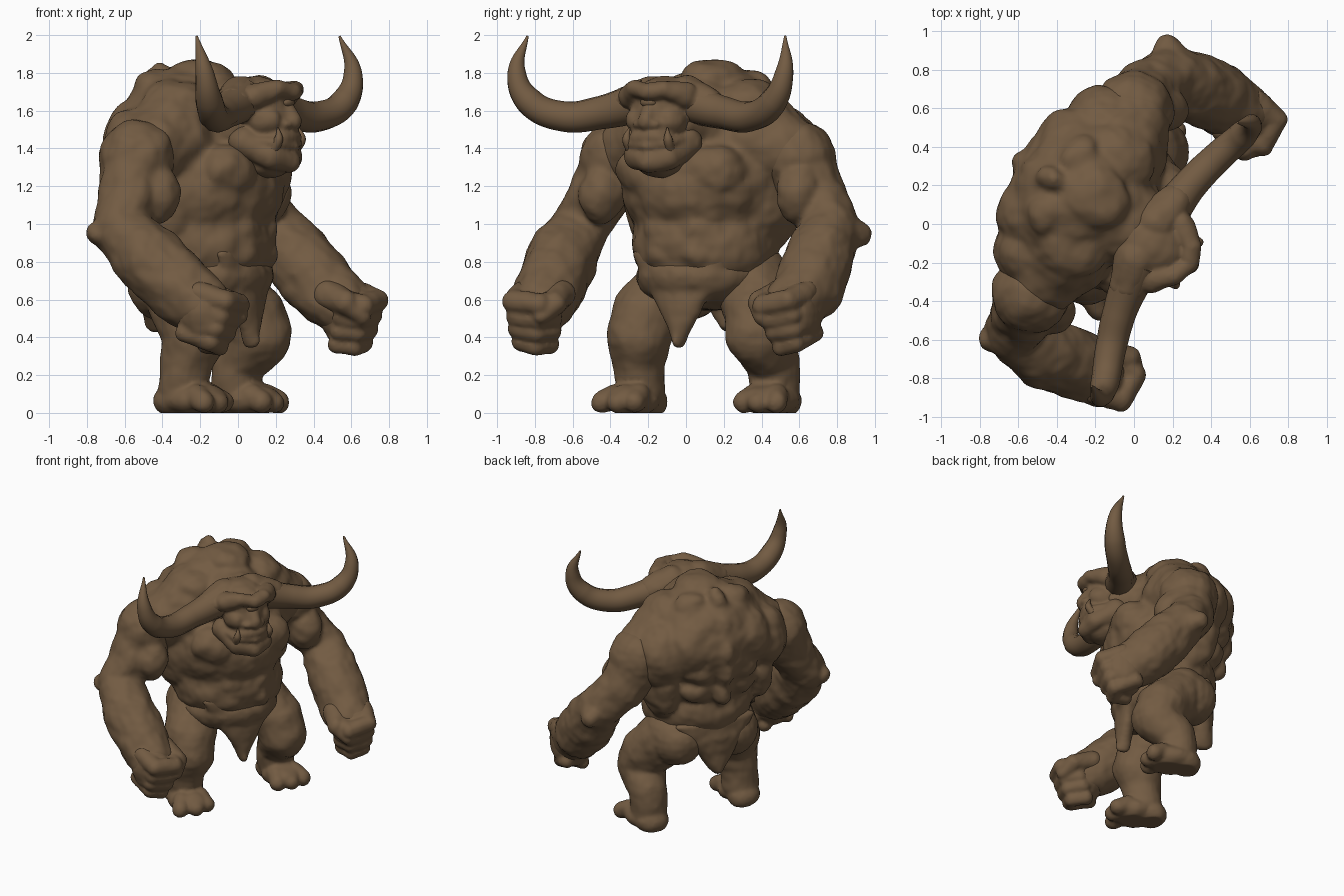
import bpy
import bmesh
import math
from mathutils import Matrix, Vector, noise

cube = bpy.data.objects.get("Cube")
if cube:
    bpy.data.objects.remove(cube)

YAW = Matrix.Rotation(math.radians(-29), 4, 'Z')  # the figure stands turned
HEAD_SHIFT = -0.045

skin = bpy.data.materials.new("brown_hide")
skin.use_nodes = True
skin.diffuse_color = (0.17, 0.105, 0.055, 1)
skin.node_tree.nodes["Principled BSDF"].inputs["Base Color"].default_value = skin.diffuse_color


# Helpers: local x is forward, y is the figure's left
def blob(bm, loc, size):
    m = Matrix.Translation(loc) @ Matrix.Diagonal((*size, 1))
    bmesh.ops.create_uvsphere(bm, u_segments=20, v_segments=12, radius=1, matrix=m)


def pair(bm, loc, size):
    for s in (-1, 1):
        blob(bm, (loc[0], s * loc[1], loc[2]), size)


def chain(bm, points, side=1, steps=6):
    """Tapered limb through (x, y, z, radius) points."""
    for a, b in zip(points, points[1:]):
        for i in range(steps + 1):
            x, y, z, r = Vector(a).lerp(Vector(b), i / steps)
            blob(bm, (x, side * y, z), (r, r, r))


def bake(ob):
    bpy.context.view_layer.update()
    deps = bpy.context.evaluated_depsgraph_get()
    return bpy.data.meshes.new_from_object(ob.evaluated_get(deps))


def place(name, me):
    me.materials.clear()
    me.materials.append(skin)
    me.transform(YAW)
    for p in me.polygons:
        p.use_smooth = True
    ob = bpy.data.objects.new(name, me)
    bpy.context.collection.objects.link(ob)


def sculpt(name, bm, voxel=0.016, rough=0.012, shift=0.0, soften=3):
    """Fuse the blobs to one skin and give it a lumpy surface."""
    raw = bpy.data.meshes.new(name + "_raw")
    bm.to_mesh(raw)
    bm.free()
    tmp = bpy.data.objects.new(name + "_raw", raw)
    bpy.context.collection.objects.link(tmp)
    mod = tmp.modifiers.new("fuse", 'REMESH')
    mod.mode = 'VOXEL'
    mod.voxel_size = voxel
    mod = tmp.modifiers.new("soften", 'SMOOTH')
    mod.factor = 0.5
    mod.iterations = soften
    me = bake(tmp)
    bpy.data.objects.remove(tmp)
    bpy.data.meshes.remove(raw)
    normals = [v.normal.copy() for v in me.vertices]
    for v, n in zip(me.vertices, normals):
        v.co += n * rough * (noise.noise(v.co * 8) + 0.3 * noise.noise(v.co * 18))
        v.co.y += shift
        v.co.z = max(v.co.z, 0.0)
    place(name, me)


def tube(name, points, side=1, shift=0.0):
    """Tapered smooth tube for horns and tusks."""
    cu = bpy.data.curves.new(name + "_path", 'CURVE')
    cu.dimensions = '3D'
    cu.bevel_depth = 1
    cu.bevel_resolution = 4
    cu.use_fill_caps = True
    sp = cu.splines.new('BEZIER')
    sp.bezier_points.add(len(points) - 1)
    for bp, (x, y, z, r) in zip(sp.bezier_points, points):
        bp.co = (x, side * y + shift, z)
        bp.radius = r
        bp.handle_left_type = bp.handle_right_type = 'AUTO'
    tmp = bpy.data.objects.new(name + "_path", cu)
    bpy.context.collection.objects.link(tmp)
    me = bake(tmp)
    bpy.data.objects.remove(tmp)
    place(name, me)


# Torso: belly, ribcage, hunched back, neck
bm = bmesh.new()
blob(bm, (-0.2, 0, 1.2), (0.42, 0.45, 0.36))
blob(bm, (-0.2, 0.01, 0.9), (0.375, 0.4, 0.34))
blob(bm, (-0.31, 0, 1.42), (0.38, 0.46, 0.41))
chain(bm, [(-0.12, 0, 1.52, 0.26), (0.1, -0.03, 1.56, 0.18)])
for s in (-1, 1):
    chain(bm, [(-0.24, 0.3, 1.46, 0.24), (-0.27, 0.48, 1.38, 0.19)], s)
# Chest, shoulder blades, flanks and belly muscles
pair(bm, (0.05, 0.18, 1.28), (0.15, 0.2, 0.15))
pair(bm, (-0.39, 0.38, 1.38), (0.2, 0.2, 0.24))
pair(bm, (-0.5, 0.2, 1.45), (0.17, 0.2, 0.22))
pair(bm, (-0.3, 0.36, 1.15), (0.24, 0.13, 0.28))
pair(bm, (-0.24, 0.25, 1.63), (0.2, 0.18, 0.14))
for z in (0.84, 0.97, 1.09):
    pair(bm, (0.09, 0.1, z), (0.08, 0.1, 0.07))
# Spine ridge and back slabs
for i in range(6):
    t = i / 5
    out = math.sin(math.pi * (0.22 + 0.56 * t))
    blob(bm, (-0.2 - 0.43 * out, 0, 1.75 - 0.82 * t), (0.09, 0.07, 0.11))
    pair(bm, (-0.16 - 0.39 * out, 0.15, 1.72 - 0.75 * t), (0.11, 0.14, 0.1))
blob(bm, (-0.25, 0.03, 1.78), (0.19, 0.16, 0.09))
sculpt("torso", bm, rough=0.015, soften=10)

# Loincloth: hip band with pointed flaps at front and back
bm = bmesh.new()
blob(bm, (-0.2, 0, 0.72), (0.37, 0.37, 0.18))
for i in range(17):
    t = i / 16
    blob(bm, (0.04 + 0.04 * t, 0, 0.84 - 0.45 * t), (0.085 - 0.03 * t, 0.03 + 0.27 * (1 - t), 0.05))
    blob(bm, (-0.46 - 0.02 * t, 0, 0.82 - 0.35 * t), (0.09, 0.05 + 0.27 * (1 - t), 0.05))
sculpt("loincloth", bm, rough=0.012, soften=8)

# Limbs
for side, word in ((-1, "right"), (1, "left")):
    # Arm: deltoid, upper arm, elbow spur, heavy forearm
    bm = bmesh.new()
    w = -0.03 * side  # the left arm hangs closer to the body
    e = 0.03 + 0.03 * side  # and its elbow sits further forward
    blob(bm, (-0.29, side * (0.55 + w), 1.35), (0.21, 0.2, 0.2))
    chain(bm, [(-0.29, 0.56 + w, 1.3, 0.19), (-0.28, 0.66 + w, 1.13, 0.165),
               (-0.27 + e, 0.78 + w / 2, 0.98, 0.15), (-0.09 + e / 2, 0.79 + w / 2, 0.81, 0.19),
               (0.08, 0.78, 0.66, 0.185), (0.2, 0.77, 0.57, 0.165)], side)
    blob(bm, (-0.16, side * 0.6, 1.16), (0.13, 0.12, 0.16))
    blob(bm, (-0.14 + e, side * (0.87 + w / 2), 0.88), (0.16, 0.09, 0.12))
    chain(bm, [(-0.27 + e, 0.8, 0.96, 0.12), (-0.36 + e, 0.885, 0.95, 0.065)], side)
    sculpt(word + "_arm", bm, rough=0.015)

    # Fist: palm, curled fingers, thumb
    bm = bmesh.new()
    blob(bm, (0.23, side * 0.78, 0.53), (0.16, 0.15, 0.18))
    for i in range(4):
        x, z = 0.31 - 0.028 * i, 0.59 - 0.072 * i
        y = 0.02 * i
        r = 0.062 - 0.003 * i
        chain(bm, [(x - 0.07, 0.86, z + 0.05, r), (x + 0.07, 0.83, z, r),
                   (x + 0.07, 0.68 + y, z - 0.02, r), (x - 0.02, 0.65 + y, z - 0.01, r)], side, 5)
    chain(bm, [(0.18, 0.66, 0.63, 0.08), (0.31, 0.62, 0.58, 0.065),
               (0.38, 0.67, 0.51, 0.045)], side)
    sculpt(word + "_fist", bm, 0.012, 0.01)

    # Leg: thigh, knee, calf, broad three-toed foot
    d = -0.05 * side
    bm = bmesh.new()
    chain(bm, [(-0.28, 0.22, 0.7, 0.2), (-0.13, 0.34, 0.52, 0.185),
               (-0.08, 0.36, 0.41, 0.17), (-0.17 + d, 0.38, 0.27, 0.14),
               (-0.19 + d, 0.38, 0.13, 0.13)], side)
    blob(bm, (-0.35, side * 0.21, 0.68), (0.19, 0.19, 0.19))
    blob(bm, (0.0, side * 0.37, 0.42), (0.09, 0.11, 0.1))
    blob(bm, (-0.12 + d, side * 0.39, 0.07), (0.19, 0.14, 0.09))
    blob(bm, (-0.24 + d, side * 0.38, 0.06), (0.11, 0.12, 0.09))
    for i in (-1, 0, 1):
        chain(bm, [(-0.06 + d, 0.39 + 0.07 * i, 0.09, 0.065),
                   (0.03 + d - 0.02 * abs(i), 0.4 + 0.1 * i, 0.055, 0.058)], side)
    sculpt(word + "_leg", bm, 0.014, 0.01, 0.028)

# Head: skull, heavy brow, cheeks, nose, underbite jaw
bm = bmesh.new()
blob(bm, (0.13, 0, 1.62), (0.21, 0.19, 0.165))
blob(bm, (0.2, 0, 1.52), (0.17, 0.15, 0.19))
for s in (-1, 1):
    chain(bm, [(0.35, 0, 1.7, 0.045), (0.315, 0.09, 1.715, 0.05), (0.22, 0.16, 1.68, 0.07)], s)
    chain(bm, [(0.1, 0.1, 1.66, 0.125), (0.13, 0.24, 1.63, 0.1)], s)
    chain(bm, [(0.325, 0, 1.335, 0.065), (0.28, 0.095, 1.355, 0.07), (0.14, 0.13, 1.43, 0.085)], s)
    chain(bm, [(0.36, 0, 1.41, 0.028), (0.31, 0.12, 1.43, 0.03), (0.21, 0.15, 1.44, 0.03)], s)
pair(bm, (0.24, 0.1, 1.55), (0.1, 0.07, 0.08))
blob(bm, (0.2, 0, 1.335), (0.14, 0.13, 0.095))
chain(bm, [(0.32, 0, 1.6, 0.045), (0.355, 0, 1.545, 0.05)])
pair(bm, (0.34, 0.045, 1.53), (0.04, 0.04, 0.03))
blob(bm, (0.29, 0, 1.46), (0.09, 0.13, 0.06))
sculpt("head", bm, 0.011, 0.01, HEAD_SHIFT, 4)

# Single eye under the brow
bm = bmesh.new()
blob(bm, (0.325, 0, 1.645), (0.035, 0.05, 0.03))
sculpt("eye", bm, 0.008, 0, HEAD_SHIFT)

# Horns and tusks
for side, word in ((-1, "right"), (1, "left")):
    tube(word + "_horn", [(0.12, 0.1, 1.66, 0.115), (0.155, 0.37, 1.59, 0.088),
                          (0.21, 0.57, 1.57, 0.08), (0.27, 0.74, 1.65, 0.074),
                          (0.28, 0.81, 1.8, 0.05), (0.215, 0.78, 1.995, 0.006)],
         side, HEAD_SHIFT - 0.015)
    tube(word + "_tusk", [(0.31, 0.12, 1.4, 0.028), (0.34, 0.125, 1.45, 0.024),
                          (0.33, 0.115, 1.51, 0.004)], side, HEAD_SHIFT)
